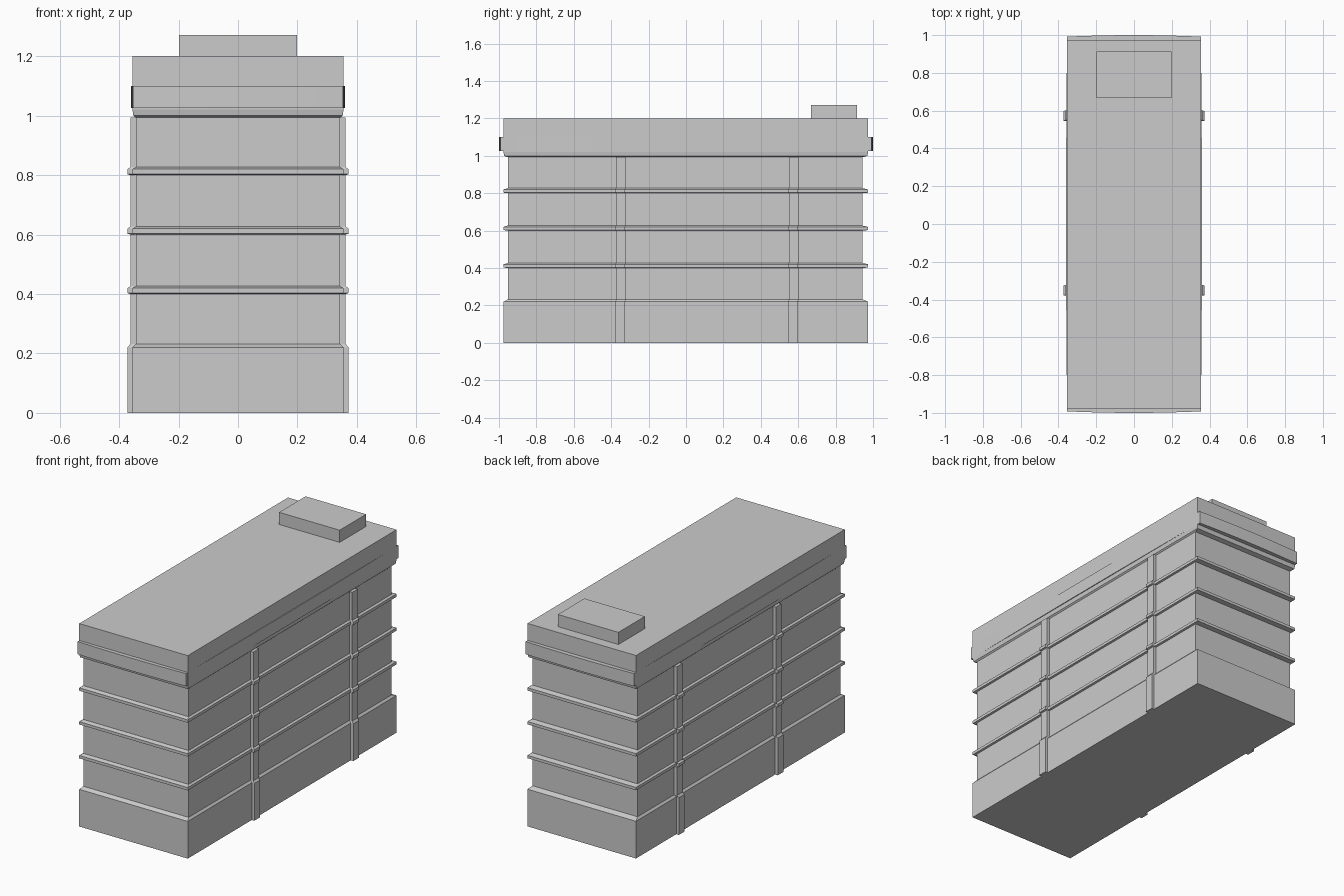
import bpy, bmesh, math

if "Cube" in bpy.data.objects:
    bpy.data.objects.remove(bpy.data.objects["Cube"])


def loft(name, rings):
    """Skin a stack of equal-length point rings and cap both ends."""
    bm = bmesh.new()
    loops = [[bm.verts.new(p) for p in ring] for ring in rings]
    n = len(loops[0])
    for a, b in zip(loops, loops[1:]):
        for i in range(n):
            j = (i + 1) % n
            bm.faces.new((a[i], a[j], b[j], b[i]))
    bm.faces.new(loops[0][::-1])
    bm.faces.new(loops[-1])
    bmesh.ops.recalc_face_normals(bm, faces=bm.faces)
    mesh = bpy.data.meshes.new(name)
    bm.to_mesh(mesh)
    bm.free()
    obj = bpy.data.objects.new(name, mesh)
    bpy.context.collection.objects.link(obj)
    return obj


def rect(x0, x1, y0, y1, z):
    return [(x0, y0, z), (x1, y0, z), (x1, y1, z), (x0, y1, z)]


# Shared vertical profile: (z, 0 = recessed wall / 1 = projecting ledge)
profile = [(0, 1), (0.22, 1), (0.232, 0)]
for z in (0.4, 0.6, 0.8):
    profile += [(z, 0), (z + 0.003, 1), (z + 0.02, 1), (z + 0.027, 0)]
profile += [(0.993, 0)]

# Main block with plinth, recessed storeys and floor ledges
body = []
for z, out in profile:
    if out:
        body.append(rect(-0.355, 0.355, -0.976, 0.974, z))
    else:
        body.append(rect(-0.344, 0.344, -0.953, 0.944, z))
loft("building_body", body)

# Two pilasters on each long side, stepping with the ledges
for side in (-1, 1):
    for label, y in (("front", -0.349), ("back", 0.575)):
        rings = []
        for z, out in profile:
            x = 0.372 if out else 0.362
            shift = -0.003 if out else 0.001
            rings.append(rect(side * 0.3, side * x, y - 0.026 + shift,
                              y + 0.026 + shift, z))
        loft(f"{label}_pilaster", rings)

# Roof storey with a slightly tapered lower edge
loft("roof_storey", [
    rect(-0.344, 0.344, -0.955, 0.946, 0.993),
    rect(-0.352, 0.352, -0.972, 0.970, 1.0),
    rect(-0.355, 0.355, -0.976, 0.974, 1.02),
    rect(-0.355, 0.355, -0.976, 0.974, 1.2)])

# Parapet band, each side bowed gently outward between the corners
corners = [(-0.354, -0.992), (0.354, -0.992), (0.354, 0.992), (-0.354, 0.992)]
outline = []
for k, (x, y) in enumerate(corners):
    x2, y2 = corners[(k + 1) % 4]
    bow = 0.008 if k % 2 == 0 else 0.006
    nx, ny = ((0, -1), (1, 0), (0, 1), (-1, 0))[k]
    for i in range(8):
        t = i / 8
        b = bow * (1 - (2 * t - 1) ** 2)
        outline.append((x + (x2 - x) * t + nx * b, y + (y2 - y) * t + ny * b))
loft("parapet_band", [[(x, y, z) for x, y in outline] for z in (1.025, 1.1)])

# Rooftop plant room
loft("plant_room", [rect(-0.198, 0.198, 0.667, 0.914, z) for z in (1.19, 1.272)])
